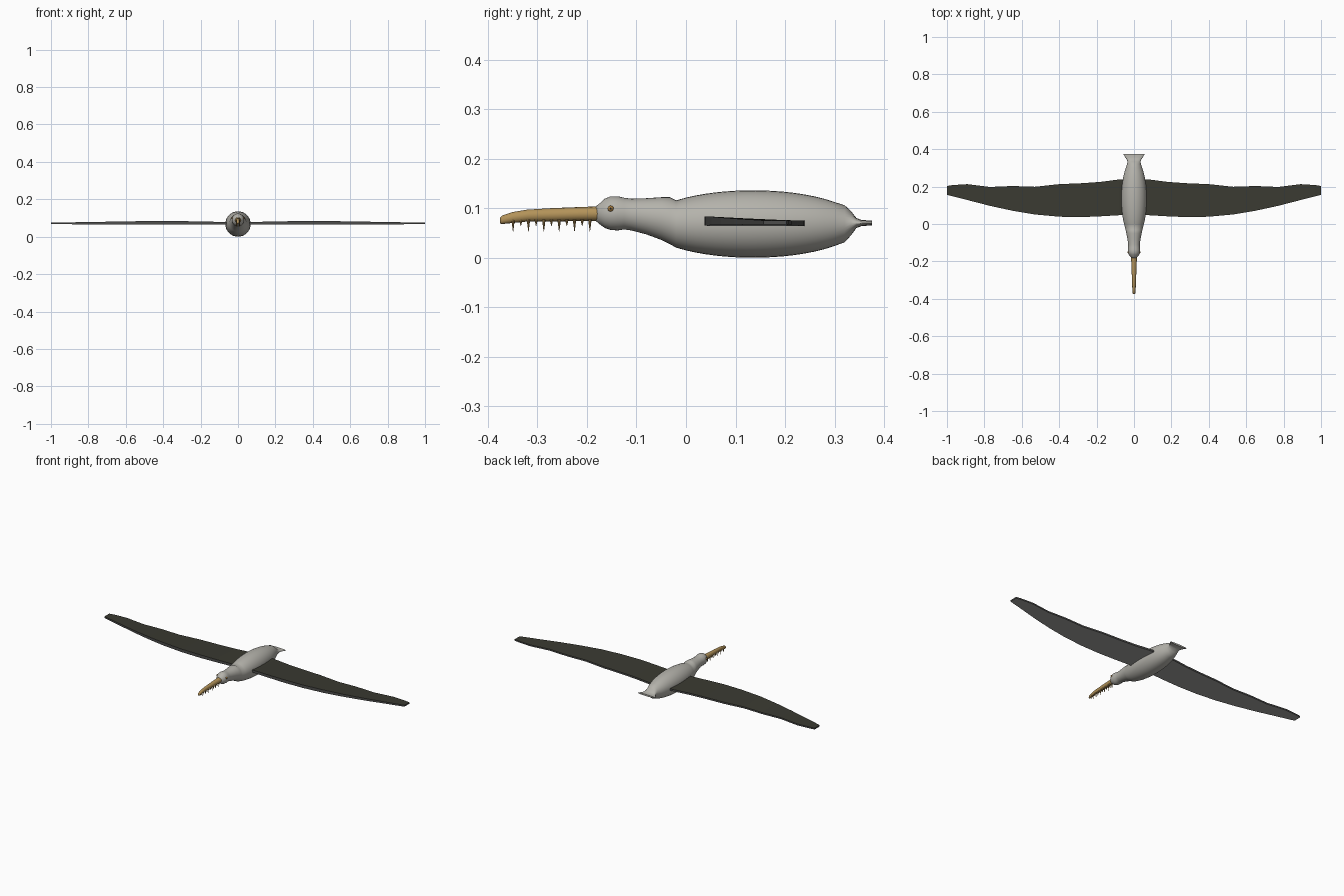
import bpy, bmesh, math
from mathutils import Matrix, Vector

cube = bpy.data.objects.get("Cube")
if cube:
    bpy.data.objects.remove(cube)


def material(name, rgb):
    m = bpy.data.materials.new(name)
    m.use_nodes = True
    m.diffuse_color = (*rgb, 1)
    m.node_tree.nodes["Principled BSDF"].inputs["Base Color"].default_value = (*rgb, 1)
    return m


PALE = material("pale grey plumage", (0.46, 0.45, 0.41))
DARK = material("dark wing top", (0.042, 0.042, 0.031))
EDGE = material("dark grey wing edge", (0.075, 0.075, 0.072))
UNDER = material("pale grey wing underside", (0.36, 0.36, 0.35))
HORN = material("horn beak", (0.45, 0.29, 0.10))
TOOTH = material("brown horn teeth", (0.38, 0.24, 0.085))
AMBER = material("amber eye", (0.38, 0.20, 0.05))
BLACK = material("black pupil", (0.01, 0.01, 0.01))


def finish(name, bm, mats, smooth=None):
    bmesh.ops.recalc_face_normals(bm, faces=bm.faces)
    mesh = bpy.data.meshes.new(name)
    bm.to_mesh(mesh)
    bm.free()
    for m in mats:
        mesh.materials.append(m)
    ob = bpy.data.objects.new(name, mesh)
    bpy.context.collection.objects.link(ob)
    if smooth:
        bpy.ops.object.select_all(action='DESELECT')
        ob.select_set(True)
        bpy.context.view_layer.objects.active = ob
        bpy.ops.object.shade_smooth_by_angle(angle=math.radians(smooth))


def loft(bm, rings):
    """Skin a row of equal-sized point loops and cap both ends."""
    loops = [[bm.verts.new(p) for p in ring] for ring in rings]
    n = len(loops[0])
    for a, b in zip(loops, loops[1:]):
        for i in range(n):
            j = (i + 1) % n
            bm.faces.new((a[i], a[j], b[j], b[i]))
    bm.faces.new(loops[0])
    bm.faces.new(loops[-1])


def tube(name, stations, mat, sides):
    """Stations are (y, bottom z, top z, half width)."""
    rings = []
    for y, lo, hi, w in stations:
        ring = []
        for i in range(sides):
            t = math.tau * i / sides
            ring.append((w * math.cos(t), y, (lo + hi) / 2 + (hi - lo) / 2 * math.sin(t)))
        rings.append(ring)
    bm = bmesh.new()
    loft(bm, rings)
    finish(name, bm, [mat], 60)


def ball(name, centre, scale, mat):
    bm = bmesh.new()
    bmesh.ops.create_uvsphere(bm, u_segments=16, v_segments=10, radius=1)
    for p in bm.verts:
        p.co = Vector(centre) + p.co * Vector(scale)
    finish(name, bm, [mat], 60)


# Head, neck, body and tail fan as one continuous skin
head = [
    (-0.182, 0.074, 0.104, 0.012), (-0.175, 0.068, 0.109, 0.020),
    (-0.164, 0.060, 0.119, 0.028), (-0.152, 0.056, 0.124, 0.032),
    (-0.138, 0.055, 0.124, 0.033), (-0.125, 0.057, 0.121, 0.031),
    (-0.110, 0.055, 0.119, 0.031), (-0.080, 0.047, 0.120, 0.035),
    (-0.050, 0.036, 0.122, 0.041), (-0.032, 0.027, 0.122, 0.045)]
trunk = []
for k in range(17):
    y = -0.02 + 0.02 * k
    r = 0.068 * math.sqrt(1 - ((y - 0.135) / 0.217) ** 2)
    trunk.append((y, 0.068 - r, 0.068 + r, r))
tail = [(0.320, 0.031, 0.106, 0.037), (0.333, 0.045, 0.094, 0.035),
        (0.344, 0.060, 0.080, 0.038), (0.355, 0.064, 0.076, 0.046),
        (0.375, 0.065, 0.075, 0.058)]
tube("body", head + trunk + tail, PALE, 32)

# Hooked beak
tube("beak", [
    (-0.375, 0.069, 0.081, 0.004), (-0.371, 0.068, 0.085, 0.007),
    (-0.350, 0.070, 0.092, 0.009), (-0.320, 0.073, 0.097, 0.010),
    (-0.270, 0.073, 0.100, 0.012), (-0.220, 0.074, 0.102, 0.014),
    (-0.165, 0.074, 0.104, 0.016)], HORN, 16)

for side, label in ((1, "left"), (-1, "right")):
    # Teeth along the edge of the beak
    bm = bmesh.new()
    for k in range(11):
        y = -0.349 + 0.0155 * k
        size = 0.024 if k % 2 == 0 else 0.013
        bmesh.ops.create_cone(
            bm, segments=8, radius1=0.0004, radius2=0.0036, depth=size, cap_ends=True,
            matrix=Matrix.Translation((side * (0.005 + 0.0003 * k), y, 0.077 - size / 2)))
    finish(label + "_teeth", bm, [TOOTH], 40)

    # Eye with a pupil
    ball(label + "_eye", (side * 0.030, -0.152, 0.099), (0.005, 0.006, 0.006), AMBER)
    ball(label + "_pupil", (side * 0.0335, -0.152, 0.099), (0.002, 0.0025, 0.0025), BLACK)

    # Wing: (x, leading y, trailing y, leading top z)
    stations = [
        (0.03, 0.049, 0.240, 0.078), (0.08, 0.047, 0.238, 0.079),
        (0.18, 0.041, 0.225, 0.081), (0.28, 0.037, 0.218, 0.083),
        (0.40, 0.039, 0.213, 0.083), (0.53, 0.051, 0.199, 0.083),
        (0.65, 0.071, 0.203, 0.081), (0.77, 0.097, 0.198, 0.079),
        (0.89, 0.128, 0.213, 0.077), (0.97, 0.148, 0.208, 0.076),
        (1.00, 0.156, 0.203, 0.075)]
    bm = bmesh.new()
    rings = []
    for x, lead, trail, top in stations:
        low = 0.064 + 0.003 * x
        rings.append([(side * x, lead, low), (side * x, lead, top),
                      (side * x, trail, 0.075), (side * x, trail, low)])
    loft(bm, rings)
    bmesh.ops.recalc_face_normals(bm, faces=bm.faces)
    # Dark above, pale below, grey round the rim
    for f in bm.faces:
        f.material_index = 0 if f.normal.z > 0.5 else 2 if f.normal.z < -0.5 else 1
    finish(label + "_wing", bm, [DARK, EDGE, UNDER])
